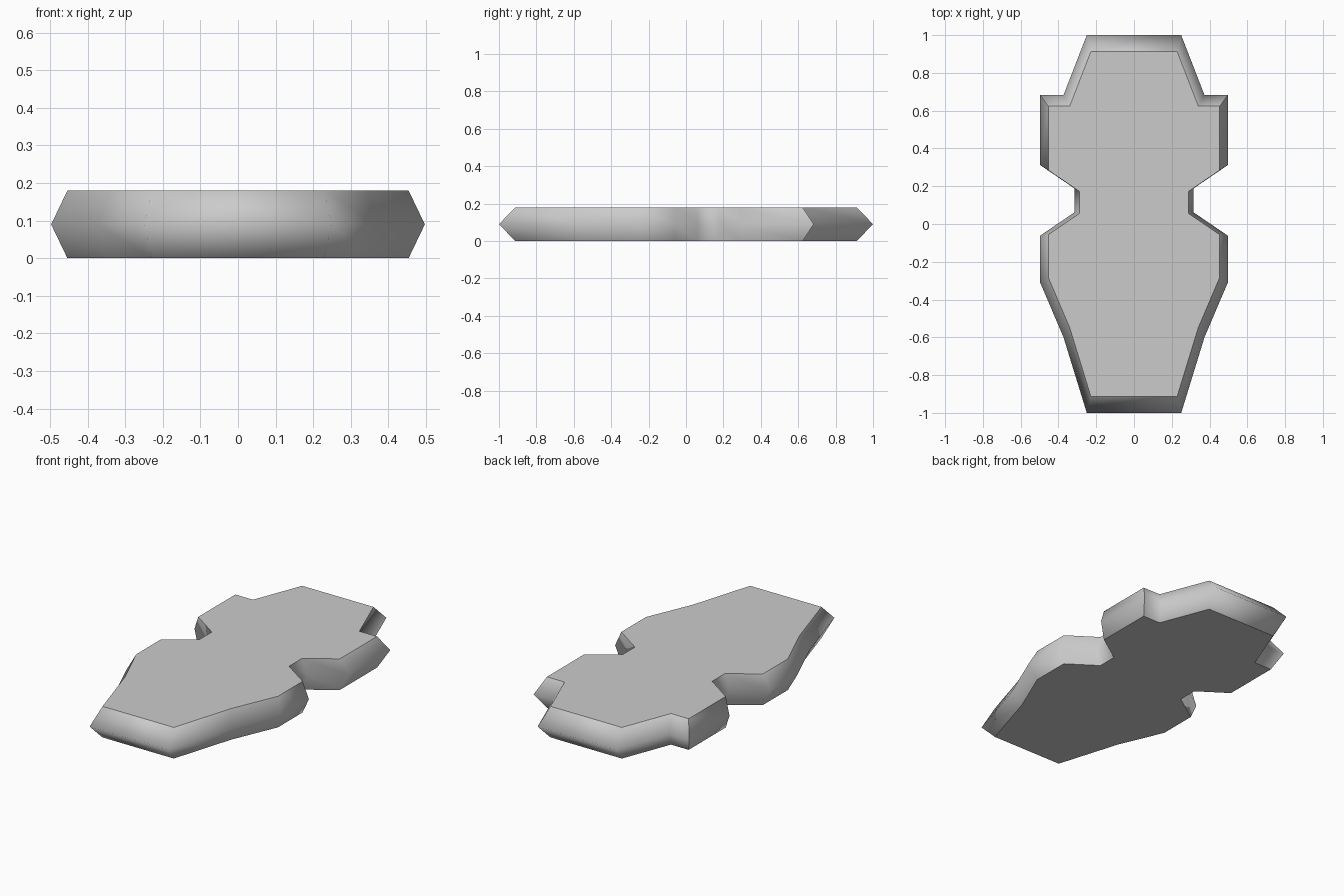
import bpy, bmesh

if "Cube" in bpy.data.objects:
    bpy.data.objects.remove(bpy.data.objects["Cube"])

# Right half of the widest outline, back to front
half = [(0.25, 1.0), (0.373, 0.683), (0.497, 0.683), (0.497, 0.312), (0.315, 0.188),
        (0.315, 0.062), (0.497, -0.062), (0.497, -0.31), (0.373, -0.6), (0.25, -1.0)]
outline = half + [(-x, y) for x, y in reversed(half)]
HEIGHT, INSET = 0.18, 0.913
n = len(outline)

bm = bmesh.new()


def ring(scale, z):
    return [bm.verts.new((x * scale, y * scale, z)) for x, y in outline]


# Bottom rim, wide middle line and top rim
rings = [ring(INSET, 0), ring(1, HEIGHT / 2), ring(INSET, HEIGHT)]
bm.faces.new(rings[0])
bm.faces.new(rings[2])

# Smooth pointed side band
for low, high in zip(rings, rings[1:]):
    for i in range(n):
        j = (i + 1) % n
        bm.faces.new((low[i], low[j], high[j], high[i])).smooth = True
bmesh.ops.recalc_face_normals(bm, faces=bm.faces)

# Crisp cap rims and square shoulder corners
for e in bm.edges:
    rim = any(len(f.verts) == n for f in e.link_faces)
    shoulder = all(e_v in [r[k] for r in rings for k in (2, n - 3)] for e_v in e.verts)
    e.smooth = not (rim or shoulder)

mesh = bpy.data.meshes.new("bevelled_plate")
bm.to_mesh(mesh)
bm.free()
bpy.context.collection.objects.link(bpy.data.objects.new("bevelled_plate", mesh))
